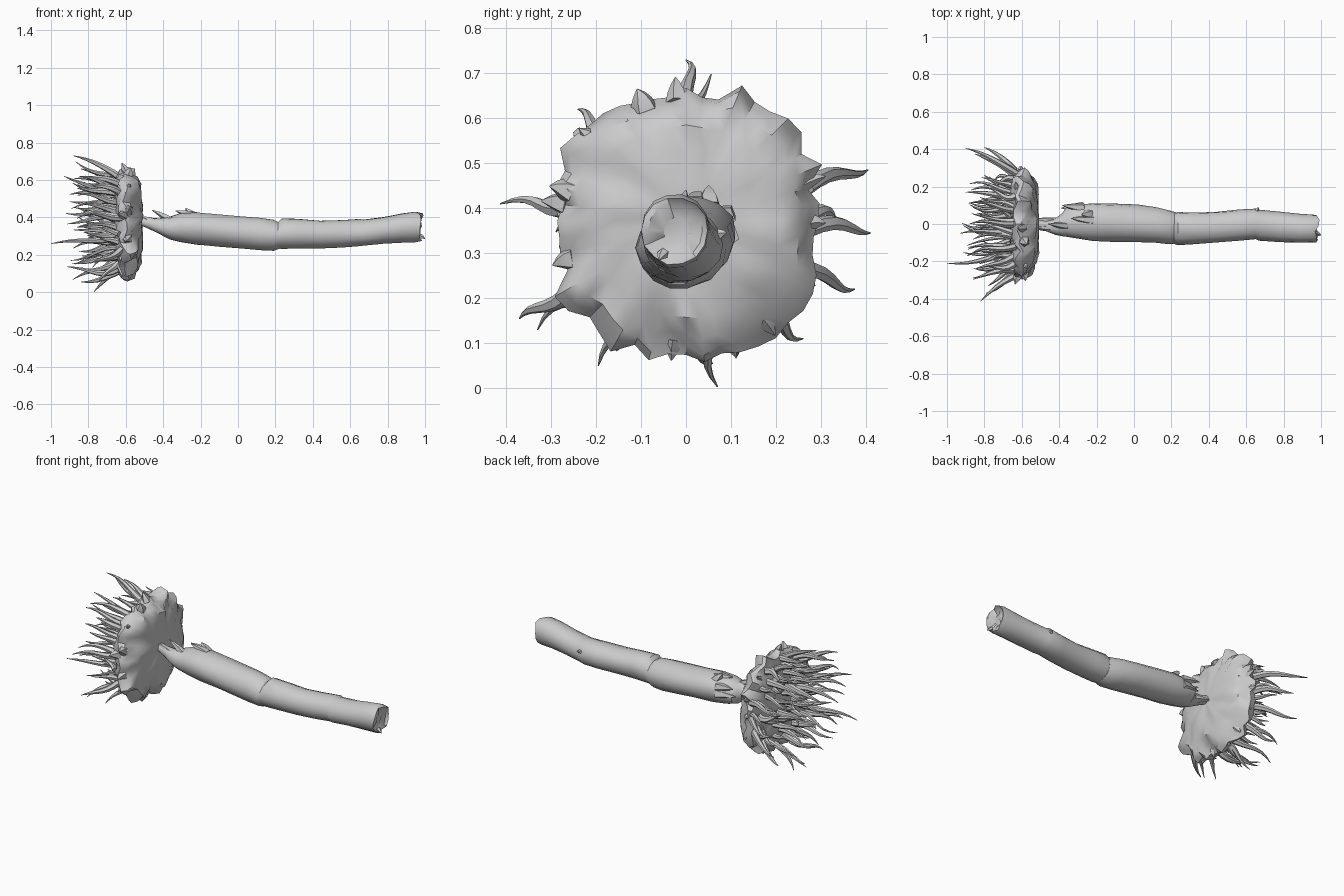
import bpy, bmesh, math, random
from mathutils import Vector, noise

if "Cube" in bpy.data.objects:
    bpy.data.objects.remove(bpy.data.objects["Cube"])

random.seed(7)
TAU = math.tau


def finish(name, bm, angle=40):
    bmesh.ops.recalc_face_normals(bm, faces=bm.faces)
    me = bpy.data.meshes.new(name)
    bm.to_mesh(me)
    bm.free()
    ob = bpy.data.objects.new(name, me)
    bpy.context.collection.objects.link(ob)
    bpy.ops.object.select_all(action='DESELECT')
    ob.select_set(True)
    bpy.context.view_layer.objects.active = ob
    bpy.ops.object.shade_smooth_by_angle(angle=math.radians(angle))
    return ob


def skin(bm, rings):
    """Bridge rings of points and close both ends."""
    loops = [[bm.verts.new(p) for p in ring] for ring in rings]
    n = len(loops[0])
    for a, b in zip(loops, loops[1:]):
        for i in range(n):
            j = (i + 1) % n
            bm.faces.new((a[i], a[j], b[j], b[i]))
    bm.faces.new(loops[0])
    bm.faces.new(loops[-1][::-1])


def trunk_ring(x, y0, y1, z0, z1, n=14, jag=0.0):
    """Bark cross-section in the yz plane, slightly lumpy, with optional torn edge."""
    ring = []
    for i in range(n):
        a = TAU * i / n
        c, s = math.cos(a), math.sin(a)
        k = 1 + 0.07 * noise.noise(Vector((x * 5, c * 1.5, s * 1.5)))
        ring.append(Vector((x + random.uniform(-jag, jag),
                            (y0 + y1) / 2 + (y1 - y0) / 2 * c * k,
                            (z0 + z1) / 2 + (z1 - z0) / 2 * s * k)))
    return ring


def tube(bm, base, tip, bend, r, steps=7, sides=6, wave=Vector()):
    """Tapered curved root from base to tip, with an optional S-shaped wave."""
    pts = []
    for k in range(steps + 1):
        t = k / steps
        pts.append(base.lerp(tip, t) + bend * 2 * t * (1 - t) + wave * math.sin(TAU * t))
    rings = []
    for k, p in enumerate(pts):
        t = k / steps
        d = (pts[min(k + 1, steps)] - pts[max(k - 1, 0)]).normalized()
        u = d.cross(Vector((0.1, 0.3, 1))).normalized()
        v = d.cross(u)
        rad = r * (1 - t ** 1.5) + 0.0015
        rings.append([p + (u * math.cos(TAU * i / sides) + v * math.sin(TAU * i / sides)) * rad
                      for i in range(sides)])
    skin(bm, rings)


def jitter(s):
    return Vector((0, random.uniform(-s, s), random.uniform(-s, s)))


# Lower trunk: broken and tapering into the root plate
bm = bmesh.new()
skin(bm, [trunk_ring(*s) for s in (
    (-0.525, -0.03, 0.025, 0.36, 0.405), (-0.47, -0.04, 0.015, 0.335, 0.40),
    (-0.42, -0.06, 0.03, 0.31, 0.395), (-0.38, -0.068, 0.06, 0.288, 0.405),
    (-0.365, -0.07, 0.09, 0.28, 0.405), (-0.31, -0.078, 0.105, 0.268, 0.425),
    (-0.22, -0.09, 0.112, 0.255, 0.43), (-0.10, -0.093, 0.107, 0.243, 0.417),
    (0.02, -0.098, 0.10, 0.234, 0.407), (0.12, -0.10, 0.088, 0.224, 0.399),
    (0.19, -0.105, 0.074, 0.22, 0.387), (0.225, -0.10, 0.064, 0.232, 0.37))])
finish("lower_trunk", bm)

# Upper trunk: overlaps at the crack, ends in a torn rim with sunken wood
bm = bmesh.new()
skin(bm, [trunk_ring(*s) for s in (
    (0.205, -0.10, 0.06, 0.235, 0.365), (0.235, -0.11, 0.066, 0.229, 0.395),
    (0.32, -0.109, 0.062, 0.231, 0.395), (0.44, -0.10, 0.066, 0.234, 0.386),
    (0.56, -0.09, 0.078, 0.238, 0.388), (0.65, -0.082, 0.083, 0.243, 0.392),
    (0.67, -0.09, 0.077, 0.246, 0.388), (0.78, -0.097, 0.065, 0.26, 0.402),
    (0.88, -0.101, 0.055, 0.266, 0.422), (0.95, -0.10, 0.052, 0.268, 0.433))]
    + [trunk_ring(0.978, -0.10, 0.05, 0.275, 0.425, jag=0.014),
       trunk_ring(0.972, -0.085, 0.038, 0.287, 0.413, jag=0.012),
       trunk_ring(0.96, -0.05, 0.01, 0.32, 0.38, jag=0.008)])
finish("upper_trunk", bm)

# Splinters around the break, and flakes of bark on the trunk
bm = bmesh.new()
for base, tip, r in (
        ((-0.36, -0.01, 0.385), (-0.46, 0.0, 0.44), 0.02),
        ((-0.22, 0.02, 0.405), (-0.335, 0.03, 0.435), 0.026),
        ((-0.24, 0.05, 0.40), (-0.28, 0.05, 0.45), 0.03),
        ((-0.27, 0.085, 0.38), (-0.385, 0.10, 0.40), 0.025),
        ((-0.27, 0.09, 0.34), (-0.39, 0.085, 0.35), 0.028),
        ((-0.36, 0.0, 0.33), (-0.53, 0.03, 0.37), 0.03),
        ((-0.38, -0.02, 0.35), (-0.53, -0.02, 0.41), 0.025),
        ((0.655, 0.07, 0.34), (0.665, 0.09, 0.345), 0.012),
        ((0.975, -0.05, 0.30), (1.0, -0.06, 0.285), 0.012)):
    tube(bm, Vector(base), Vector(tip), Vector((0, 0, 0.004)), r, 3, 5)
finish("bark_splinters", bm, 25)

# Root plate: lumpy, roughly squarish disc of earth with a ragged rim
bm = bmesh.new()
N = 48
CZ = 0.372
rim = [random.uniform(-0.02, 0.022) for i in range(N)]
rings = []
for r, x, w in ((0.02, -0.513, 0), (0.09, -0.512, 0.05), (0.16, -0.516, 0.1), (0.215, -0.527, 0.25),
                (0.26, -0.548, 0.6), (0.288, -0.572, 0.9), (0.306, -0.598, 1.0),
                (0.296, -0.624, 0.9), (0.26, -0.642, 0.5), (0.19, -0.655, 0.2),
                (0.10, -0.66, 0), (0.02, -0.66, 0)):
    ring = []
    for i in range(N):
        a = TAU * i / N
        d = Vector((0, math.cos(a), math.sin(a)))
        lump = noise.noise(d * r * 16 + Vector((x * 6, 3.3, 0)))
        rr = r + (rim[i] - 0.012 * math.cos(4 * a) + 0.02 * lump) * w
        dx = 0.034 * lump * (r / 0.3) + random.uniform(-0.012, 0.012) * w
        ring.append(Vector((x + dx, 0, CZ)) + d * rr)
    rings.append(ring)
skin(bm, rings)
finish("root_plate", bm)

# Rim clods: short blunt stubs around the edge
bm = bmesh.new()
for i in range(16):
    a = TAU * (i + random.uniform(-0.4, 0.4)) / 16
    d = Vector((0, math.cos(a), math.sin(a)))
    c = Vector((random.uniform(-0.63, -0.585), 0, CZ))
    tube(bm, c + d * 0.265, c + d * random.uniform(0.31, 0.33)
         + Vector((random.uniform(-0.03, 0.02), 0, 0)), Vector((0, 0, 0.005)),
         random.uniform(0.018, 0.03), 3, 5)
finish("rim_clods", bm, 30)

# Roots: long outer ones with set tips, then a scattered bunch
bm = bmesh.new()
for tip in ((-0.88, 0.0, 0.73), (-0.77, 0.07, 0.003), (-0.999, -0.21, 0.26), (-0.90, 0.405, 0.485),
            (-0.82, -0.413, 0.41), (-0.79, -0.37, 0.155), (-0.85, 0.375, 0.22), (-0.80, 0.41, 0.345),
            (-0.75, -0.195, 0.05), (-0.78, -0.33, 0.13), (-0.93, -0.05, 0.62), (-0.80, 0.26, 0.11),
            (-0.85, -0.24, 0.62), (-0.84, 0.11, 0.66)):
    t = Vector(tip)
    out = Vector((0, t.y, t.z - CZ))
    base = Vector((-0.625, 0, CZ)) + out * 0.66
    side = Vector((1, 0, 0)).cross(out).normalized()
    tube(bm, base, t, out.normalized() * random.choice((-0.03, 0.035)) + side * random.uniform(-0.03, 0.03),
         0.018, wave=side * 0.008)

COUNT = 60
for i in range(COUNT):
    r = 0.275 * math.sqrt((i + 0.5) / COUNT)
    a = i * 2.39996
    d = Vector((0, math.cos(a), math.sin(a)))
    base = Vector((-0.635, 0, CZ)) + d * r + jitter(0.012)
    length = random.uniform(0.11, 0.29)
    tip = base + Vector((-length, 0, 0)) + d * (r * random.uniform(-0.05, 0.3)) + jitter(0.045)
    tube(bm, base, tip, jitter(0.05), random.uniform(0.012, 0.02), wave=jitter(0.012))
finish("roots", bm, 50)
